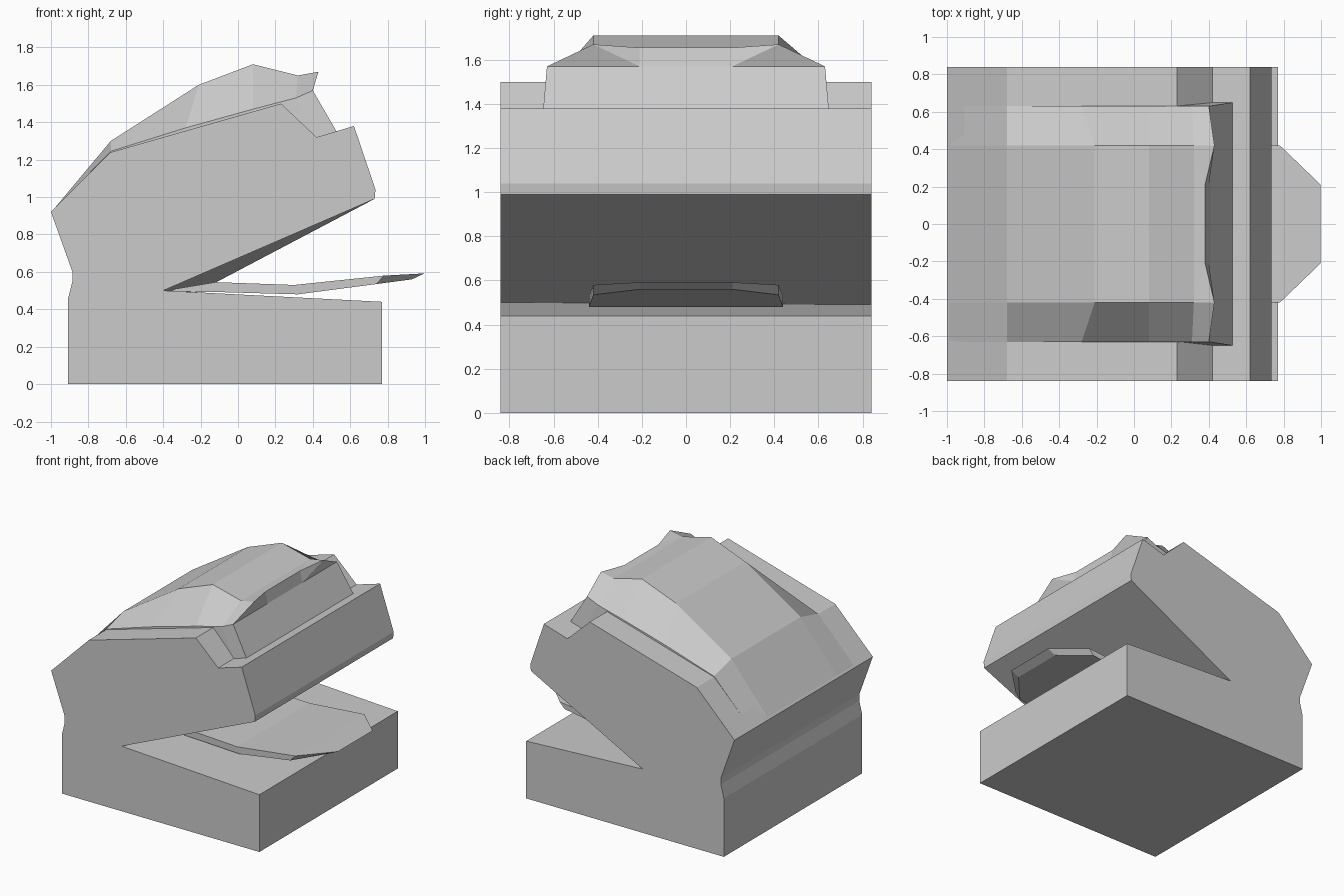
import bpy, bmesh


def make_object(name, verts, faces):
    bm = bmesh.new()
    vs = [bm.verts.new(v) for v in verts]
    for f in faces:
        bm.faces.new([vs[i] for i in f])
    bmesh.ops.remove_doubles(bm, verts=bm.verts, dist=0.0005)
    bmesh.ops.recalc_face_normals(bm, faces=bm.faces)
    mesh = bpy.data.meshes.new(name)
    bm.to_mesh(mesh)
    bm.free()
    obj = bpy.data.objects.new(name, mesh)
    bpy.context.collection.objects.link(obj)
    return obj


def loft_faces(rings, n):
    return [(r * n + i, r * n + (i + 1) % n, (r + 1) * n + (i + 1) % n, (r + 1) * n + i)
            for r in range(rings - 1) for i in range(n)]


# Body: side profile extruded across y, with the mouth cut into it
profile = [(-0.91, 0), (0.77, 0), (0.77, 0.44), (-0.40, 0.50), (0.73, 0.99),
           (0.735, 1.04), (0.62, 1.38), (0.42, 1.32), (0.23, 1.50), (-0.68, 1.24),
           (-1.0, 0.92), (-0.885, 0.60), (-0.885, 0.55), (-0.91, 0.45)]
n = len(profile)
verts = [(x, -0.84, z) for x, z in profile] + [(x, 0.84, z) for x, z in profile]
verts[n + 3] = (-0.22, 0.84, 0.49)  # the mouth corner is shallower on the far side
make_object("body", verts,
            loft_faces(2, n) + [tuple(range(n)), tuple(range(n, 2 * n))])

# Brow cap: stations along x, each with ridge, shoulder and buried base (x, y, z)
stations = [
    ((-0.998, 0.42, 0.92), (-0.998, 0.63, 0.92), (-0.998, 0.63, 0.915)),
    ((-0.68, 0.42, 1.30), (-0.68, 0.63, 1.245), (-0.68, 0.63, 1.15)),
    ((-0.21, 0.42, 1.60), (-0.28, 0.63, 1.37), (-0.28, 0.63, 1.26)),
    ((0.08, 0.42, 1.71), (0.08, 0.63, 1.47), (0.08, 0.63, 1.36)),
    ((0.32, 0.42, 1.65), (0.31, 0.63, 1.53), (0.42, 0.65, 1.31)),
    ((0.43, 0.42, 1.67), (0.40, 0.63, 1.57), (0.53, 0.65, 1.345)),
]
verts = []
for ridge, shoulder, base in stations:
    half = [base, shoulder, ridge]
    verts += [(x, -y, z) for x, y, z in half] + half[::-1]
m = len(stations)
faces = [f for f in loft_faces(m, 6)]
faces.remove((26, 27, 33, 32))  # front roof strip is rebuilt with a notch
faces.append((0, 1, 2, 3, 4, 5))
# Faceted front of the brow
verts += [(0.38, -0.21, 1.655), (0.38, 0.21, 1.655),
          (0.40, -0.21, 1.57), (0.40, 0.21, 1.57), (0.53, 0, 1.345)]
faces += [(26, 32, 36), (26, 36, 37, 27), (27, 37, 33),
          (36, 37, 39, 38), (38, 39, 40), (30, 40, 35)]
for b, s, r, t, k in ((30, 31, 32, 36, 38), (35, 34, 33, 37, 39)):
    faces += [(b, s, k), (s, r, k), (r, t, k), (b, k, 40)]
make_object("brow_cap", verts, faces)

# Tongue: thin slab lying in the mouth (x top, z top, x bottom, z bottom, half width)
slab = [(-0.36, 0.505, -0.36, 0.495, 0.43), (-0.12, 0.545, -0.10, 0.492, 0.43),
        (0.30, 0.53, 0.32, 0.48, 0.44), (0.78, 0.58, 0.74, 0.535, 0.42),
        (0.998, 0.592, 0.93, 0.56, 0.21)]
verts = []
for xt, zt, xb, zb, w in slab:
    verts += [(xb, -w, zb), (xt, -w, zt), (xt, w, zt), (xb, w, zb)]
make_object("tongue", verts,
            loft_faces(len(slab), 4) + [(0, 1, 2, 3), (16, 17, 18, 19)])
